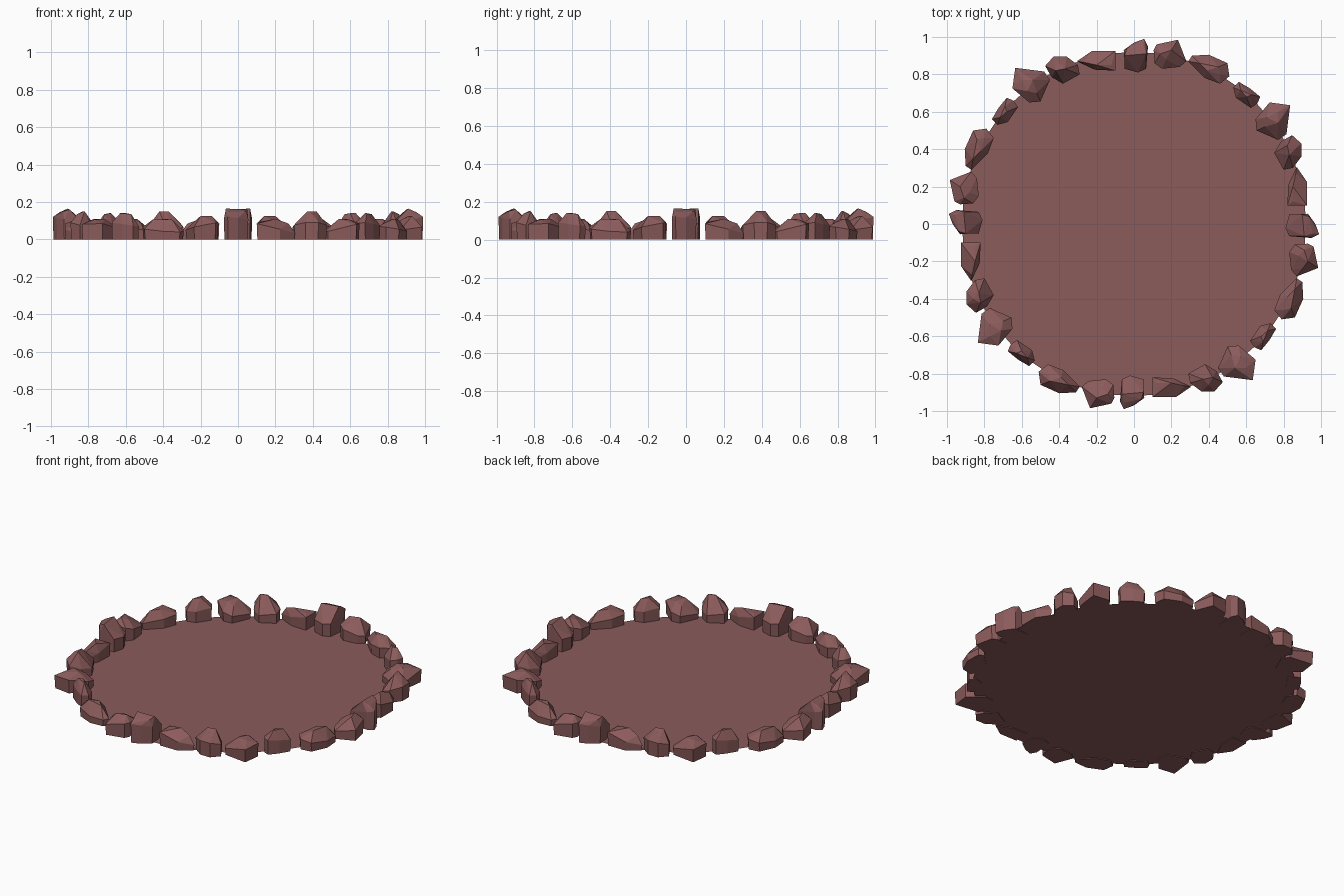
import bpy, bmesh, math

if "Cube" in bpy.data.objects:
    bpy.data.objects.remove(bpy.data.objects["Cube"])

mat = bpy.data.materials.new("red_stone")
mat.diffuse_color = (0.26, 0.105, 0.105, 1)
mat.use_nodes = True
mat.node_tree.nodes["Principled BSDF"].inputs["Base Color"].default_value = mat.diffuse_color

# Flat round ground patch
bpy.ops.mesh.primitive_circle_add(vertices=48, radius=0.92, fill_type='NGON', location=(0, 0, 0.004))
floor = bpy.context.object
floor.name = "ground_disc"
floor.data.materials.append(mat)


def stone(name, outline, low, high, axis, top):
    """Convex faceted stone: footprint, sloping shoulder (low to high along axis) and
    top points; repeated at four quarter turns around the ring."""
    d = [x * axis[0] + y * axis[1] for x, y in outline]
    lo, hi = min(d), max(d)
    pts = [(x, y, low + (high - low) * (k - lo) / (hi - lo)) for (x, y), k in zip(outline, d)]
    cx = sum(p[0] for p in outline) / len(outline)
    cy = sum(p[1] for p in outline) / len(outline)
    pts += [(cx + (x - cx) * .96, cy + (y - cy) * .96, 0) for x, y in outline]
    pts += top
    bm = bmesh.new()
    for p in pts:
        bm.verts.new(p)
    res = bmesh.ops.convex_hull(bm, input=bm.verts)
    junk = {g for g in res["geom_interior"] + res["geom_unused"] if isinstance(g, bmesh.types.BMVert)}
    bmesh.ops.delete(bm, geom=list(junk), context='VERTS')
    bmesh.ops.dissolve_limit(bm, angle_limit=math.radians(6), verts=bm.verts, edges=bm.edges)
    bmesh.ops.recalc_face_normals(bm, faces=bm.faces)
    me = bpy.data.meshes.new(name)
    bm.to_mesh(me)
    bm.free()
    me.materials.append(mat)
    for i in range(4):
        ob = bpy.data.objects.new(f"{name}_{i + 1}", me)
        ob.rotation_euler.z = i * math.pi / 2
        bpy.context.collection.objects.link(ob)


# Tall upright block
stone("upright_stone",
      [(-.055, .93), (0, .97), (.055, .99), (.075, .95), (.065, .83), (.02, .81), (-.05, .83)],
      .08, .12, (0, 1),
      [(-.05, .90, .16), (.01, .89, .15), (.065, .91, .165), (.05, .955, .145), (-.04, .935, .15)])
# Sloped block beside it
stone("sloped_stone",
      [(.105, .93), (.12, .96), (.235, .985), (.28, .87), (.245, .84), (.15, .83), (.11, .86)],
      .05, .09, (-1, .3),
      [(.14, .91, .125), (.20, .93, .125), (.17, .88, .11), (.24, .90, .09)])
# Long low boulder
stone("long_stone",
      [(.29, .87), (.31, .90), (.40, .905), (.50, .86), (.51, .79), (.46, .75), (.38, .78)],
      .04, .07, (.3, -1),
      [(.35, .86, .105), (.45, .84, .11), (.46, .80, .095), (.39, .82, .11)])
# Small pointed stone
stone("small_stone",
      [(.53, .73), (.56, .76), (.62, .725), (.675, .68), (.66, .645), (.625, .62), (.545, .675)],
      .07, .09, (1, 0),
      [(.57, .715, .135), (.63, .69, .14), (.60, .68, .14)])
# Broad corner boulder
stone("corner_stone",
      [(.65, .56), (.725, .65), (.835, .635), (.815, .48), (.77, .45), (.655, .5)],
      .035, .085, (0, 1),
      [(.71, .57, .11), (.77, .60, .105), (.77, .54, .11), (.70, .52, .09)])
# Peaked stone
stone("peaked_stone",
      [(.75, .38), (.785, .44), (.845, .475), (.895, .43), (.895, .36), (.85, .30), (.80, .29)],
      .05, .09, (1, 0),
      [(.82, .42, .15), (.83, .37, .15), (.86, .40, .135)])
# Thin slab
stone("slab_stone",
      [(.82, .10), (.825, .21), (.87, .305), (.925, .225), (.925, .10)],
      .035, .085, (0, -1),
      [(.85, .12, .095), (.85, .20, .11), (.865, .27, .085)])
